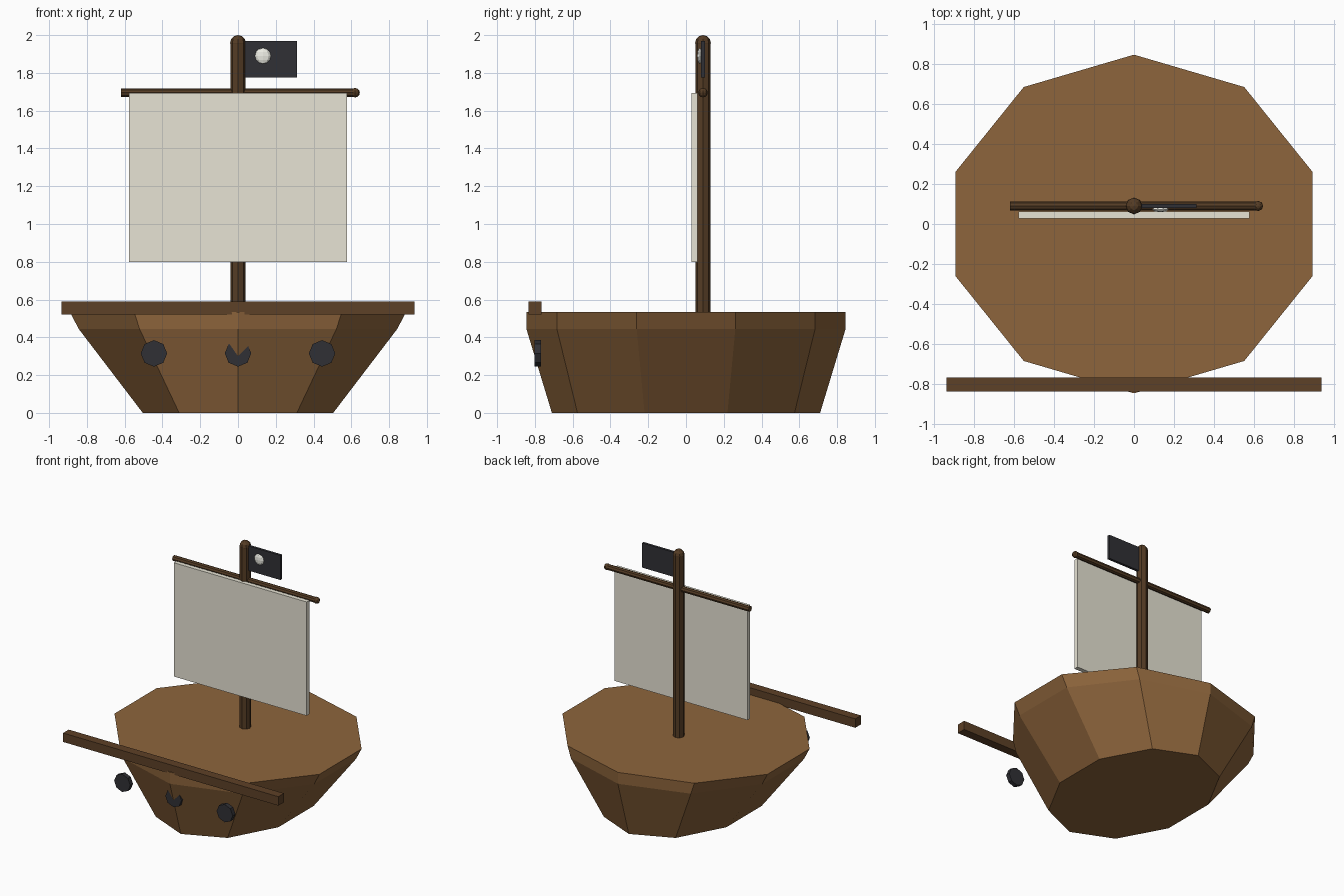
import bpy, bmesh
from math import sin, cos, pi

if "Cube" in bpy.data.objects:
    bpy.data.objects.remove(bpy.data.objects["Cube"])


def material(name, rgb):
    m = bpy.data.materials.new(name)
    m.diffuse_color = (*rgb, 1)
    m.use_nodes = True
    m.node_tree.nodes["Principled BSDF"].inputs["Base Color"].default_value = m.diffuse_color
    return m


HULL = material("hull_wood", (0.27, 0.13, 0.045))
DARK = material("dark_wood", (0.09, 0.045, 0.018))
RAIL = material("rail_wood", (0.11, 0.052, 0.02))
CLOTH = material("cloth", (0.80, 0.77, 0.66))
BLACK = material("black", (0.03, 0.03, 0.036))
WHITE = material("white", (0.85, 0.85, 0.78))


def finish(name, mat):
    ob = bpy.context.object
    ob.name = name
    bpy.ops.object.transform_apply(location=False, rotation=True, scale=True)
    ob.data.materials.append(mat)
    return ob


def box(name, x, y, z, mat):
    # x, y, z are (min, max) extents
    bpy.ops.mesh.primitive_cube_add(size=1, location=[sum(r) / 2 for r in (x, y, z)])
    bpy.context.object.scale = [r[1] - r[0] for r in (x, y, z)]
    return finish(name, mat)


def rod(name, loc, r, depth, mat, rot=(0, 0, 0)):
    bpy.ops.mesh.primitive_cylinder_add(vertices=8, radius=r, depth=depth,
                                        location=loc, rotation=rot)
    return finish(name, mat)


def ball(name, loc, scale, mat, seg=8, rings=6):
    bpy.ops.mesh.primitive_uv_sphere_add(segments=seg, ring_count=rings,
                                         radius=1, location=loc)
    bpy.context.object.scale = scale
    return finish(name, mat)


# Hull: ten-sided rings (x radius, y radius, z) with flat deck and bottom
bm = bmesh.new()
rings = []
for rx, ry, z in ((0.53, 0.71, 0), (0.887, 0.845, 0.445), (0.936, 0.845, 0.535)):
    rings.append([bm.verts.new((rx * sin(i * pi / 5), -ry * cos(i * pi / 5), z))
                  for i in range(10)])
for lo, hi in zip(rings, rings[1:]):
    for i in range(10):
        j = (i + 1) % 10
        bm.faces.new((lo[i], lo[j], hi[j], hi[i]))
bm.faces.new(rings[0][::-1])
bm.faces.new(rings[-1])
mesh = bpy.data.meshes.new("hull")
bm.to_mesh(mesh)
bm.free()
mesh.materials.append(HULL)
bpy.context.collection.objects.link(bpy.data.objects.new("hull", mesh))

# Front rail and gun ports
box("front_rail", (-0.935, 0.935), (-0.835, -0.765), (0.52, 0.59), RAIL)
for i, x in enumerate((-0.445, 0, 0.445)):
    rod(f"gun_port_{i}", (x, -0.784, 0.315), 0.07, 0.034, BLACK, (pi / 2, 0, 0))

# Mast with rounded tip
rod("mast", (0, 0.09, 1.245), 0.041, 1.43, DARK)
ball("mast_tip", (0, 0.09, 1.958), (0.042, 0.042, 0.042), DARK)

# Yard with end knob, and sail
rod("yard", (0, 0.09, 1.695), 0.022, 1.24, DARK, (0, pi / 2, 0))
ball("yard_knob", (0.62, 0.09, 1.695), (0.025, 0.025, 0.025), DARK)
box("sail", (-0.577, 0.577), (0.028, 0.062), (0.80, 1.693), CLOTH)

# Flag and emblem
box("flag", (0.03, 0.312), (0.08, 0.10), (1.775, 1.968), BLACK)
ball("flag_emblem", (0.132, 0.073, 1.89), (0.042, 0.014, 0.042), WHITE)
